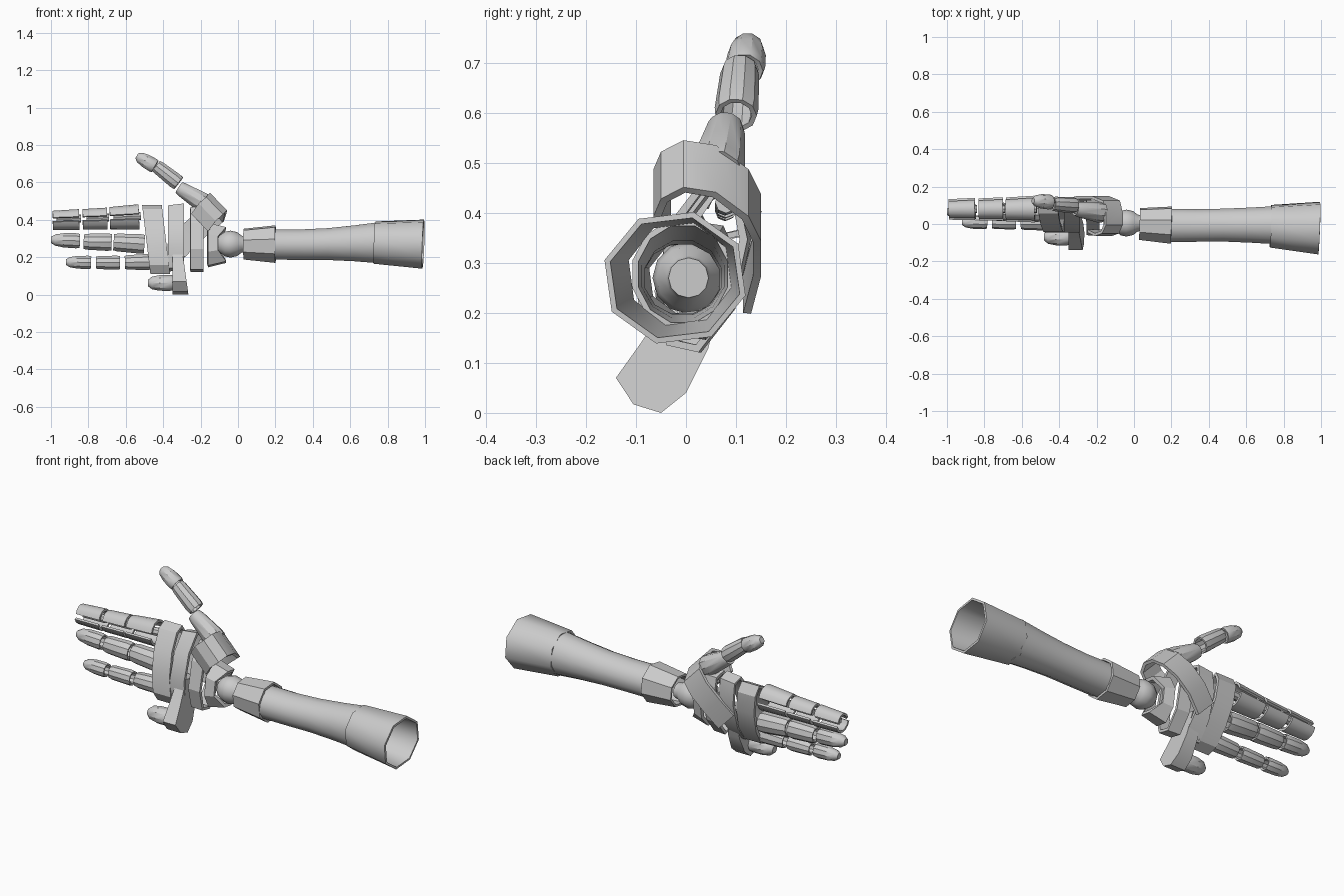
import bpy, bmesh
from math import sin, cos, pi, radians
from mathutils import Vector as V

if "Cube" in bpy.data.objects:
    bpy.data.objects.remove(bpy.data.objects["Cube"])


def finish(name, bm, thick, angle=35):
    bmesh.ops.recalc_face_normals(bm, faces=bm.faces)
    me = bpy.data.meshes.new(name)
    bm.to_mesh(me)
    bm.free()
    ob = bpy.data.objects.new(name, me)
    bpy.context.collection.objects.link(ob)
    bpy.ops.object.select_all(action='DESELECT')
    bpy.context.view_layer.objects.active = ob
    ob.select_set(True)
    if thick:
        m = ob.modifiers.new("shell", 'SOLIDIFY')
        m.thickness = thick
        m.offset = -1
        bpy.ops.object.modifier_apply(modifier="shell")
    bpy.ops.object.shade_smooth_by_angle(angle=radians(angle))
    return ob


def tube(name, rings, n=8, rot=0, tilt=0, thick=0.012, caps=(0, 0), arc=None,
         notch=0, angle=35):
    """Loft rings of (centre, half width in y, half height in z)."""
    bm = bmesh.new()
    axis = (V(rings[-1][0]) - V(rings[0][0])).normalized()
    if tilt:
        axis = V((-1, 0, 0))
    u = V((0, 1, 0))
    u = (u - axis * u.dot(axis)).normalized()
    v = axis.cross(u)
    if v.z < 0:
        v.negate()
    u, v = u * cos(tilt) - v * sin(tilt), u * sin(tilt) + v * cos(tilt)
    if arc:
        ang = [radians(arc[0] + (arc[1] - arc[0]) * i / n) for i in range(n + 1)]
    else:
        ang = [radians(rot) + 2 * pi * i / n for i in range(n)]
    rows = []
    for k, (c, a, b) in enumerate(rings):
        off = notch if k == 0 else 0
        rows.append([bm.verts.new(V(c) + u * a * cos(t) + v * b * sin(t)
                                  - axis * off * (1 - cos(2 * t)) / 2) for t in ang])
    m = len(ang) - 1 if arc else n
    for p, q in zip(rows, rows[1:]):
        for i in range(m):
            j = (i + 1) % len(ang)
            bm.faces.new((p[i], p[j], q[j], q[i]))
    if caps[0]:
        bm.faces.new(rows[0])
    if caps[1]:
        bm.faces.new(rows[-1])
    return finish(name, bm, thick, angle)


def segment(name, p0, p1, r0, r1, tip=False):
    """One finger bone: hollow sleeve, or rounded cap for a fingertip."""
    p0, p1 = V(p0), V(p1)
    prof = [(0, 0.9), (0.12, 1), (0.55, 1), (0.85, 0.82), (1, 0.45)] if tip else \
           [(0, 0.92), (0.15, 1), (0.88, 1), (1, 0.92)]
    rings = []
    for f, s in prof:
        r = (r0 + (r1 - r0) * f) * s
        rings.append((p0.lerp(p1, f), r, r))
    tube(name, rings, 10, caps=(0, tip), thick=0.01)


def strap(name, pts, w, thick):
    """Ribbon along pts, w is half its width as a vector."""
    bm = bmesh.new()
    w = V(w)
    rows = [(bm.verts.new(V(p) - w), bm.verts.new(V(p) + w)) for p in pts]
    for p, q in zip(rows, rows[1:]):
        bm.faces.new((p[0], p[1], q[1], q[0]))
    finish(name, bm, thick, 30)


# Forearm: flared elbow cuff, smooth sleeve, wrist cuff
tube("elbow_cuff", [((0.73, -0.012, 0.278), 0.118, 0.117),
                    ((0.99, -0.022, 0.27), 0.146, 0.136)], 8, 30, angle=60)
tube("forearm", [((0.19, -0.008, 0.268), 0.092, 0.084),
                 ((0.33, -0.008, 0.267), 0.090, 0.084),
                 ((0.48, -0.006, 0.27), 0.091, 0.088),
                 ((0.62, -0.006, 0.274), 0.097, 0.099),
                 ((0.74, -0.006, 0.277), 0.104, 0.112)], 12, 15, angle=60)
tube("wrist_cuff", [((0.03, 0.0, 0.27), 0.088, 0.085),
                    ((0.20, -0.006, 0.27), 0.103, 0.104)], 8, 30, angle=30)

# Wrist ball
prof = [(-0.075, 0.02), (-0.06, 0.045), (-0.03, 0.066), (0, 0.072),
        (0.035, 0.064), (0.06, 0.045), (0.085, 0.04)]
tube("wrist_ball", [((-0.04 + x, 0.005, 0.27), r, r) for x, r in prof],
     12, thick=0, caps=(1, 1), angle=50)

# Palm: wrist cup with notched sides, then three loops
tube("wrist_cup", [((-0.115, 0.02, 0.265), 0.075, 0.10),
                   ((-0.16, 0.025, 0.265), 0.085, 0.125)],
     8, 22.5, 0.15, 0.018, notch=0.06, angle=25)
tube("palm_loop_rear", [((-0.185, 0.03, 0.295), 0.086, 0.185),
                        ((-0.255, 0.035, 0.295), 0.088, 0.185)],
     8, 22.5, 0.22, 0.016, angle=25)
tube("palm_loop_middle", [((-0.29, 0.045, 0.31), 0.080, 0.19),
                          ((-0.375, 0.045, 0.30), 0.080, 0.19)],
     8, 22.5, 0.28, 0.016, angle=25)
knuckle = tube("knuckle_loop", [((-0.385, 0.045, 0.295), 0.072, 0.195),
                                ((-0.49, 0.045, 0.295), 0.072, 0.195)],
               10, 18, 0.33, 0.016, angle=25)
for vert in knuckle.data.vertices:
    vert.co.x -= 0.12 * (vert.co.z - 0.29)

# Solid little-finger block at the heel of the hand (profile in y, z)
prof = [(-0.14, 0.07), (-0.105, 0.017), (-0.05, 0.0), (0.0, 0.04), (0.045, 0.13),
        (0.07, 0.25), (-0.01, 0.26), (-0.09, 0.14)]
bm = bmesh.new()
loops = []
for side in (0, 1):
    loops.append([bm.verts.new(((-0.35 if side == 0 else -0.265 - 0.14 * z), y, z))
                  for y, z in prof])
    bm.faces.new(loops[-1])
for i in range(len(prof)):
    j = (i + 1) % len(prof)
    bm.faces.new((loops[0][i], loops[0][j], loops[1][j], loops[1][i]))
finish("little_finger_block", bm, 0, 25)

# Strap around the thumb root, running diagonally over the back of the palm
strap("thumb_strap", [(-0.205, -0.045, 0.385), (-0.165, -0.065, 0.44),
                      (-0.125, -0.05, 0.475), (-0.105, -0.005, 0.498),
                      (-0.105, 0.06, 0.488), (-0.12, 0.125, 0.44),
                      (-0.18, 0.15, 0.39), (-0.26, 0.15, 0.32), (-0.33, 0.13, 0.245)],
      (0.045, 0, -0.047), 0.016)

# Thumb
segment("thumb_base", (-0.17, 0.06, 0.48), (-0.315, 0.08, 0.572), 0.058, 0.038)
segment("thumb_middle", (-0.318, 0.10, 0.595), (-0.437, 0.108, 0.688), 0.045, 0.038)
segment("thumb_tip", (-0.443, 0.117, 0.685), (-0.54, 0.125, 0.742), 0.041, 0.036, True)

# Index finger: split shells above and below an open slot
for part, x0, x1, z0, z1, r0, r1 in (
        ("base", -0.53, -0.685, 0.421, 0.414, 0.062, 0.054),
        ("middle", -0.70, -0.83, 0.412, 0.408, 0.053, 0.049),
        ("tip", -0.85, -0.99, 0.407, 0.403, 0.050, 0.045)):
    for side, arc in (("upper", (12, 168)), ("lower", (192, 348))):
        tube("index_%s_%s" % (part, side),
             [((x0, 0.08, z0), r0, r0), ((x1, 0.078, z1), r1, r1)],
             6, arc=arc, thick=0.012)
    tube("index_core_" + part, [((x0 + 0.01, 0.08, z0), 0.022, 0.022),
                                ((x1 + 0.02, 0.078, z1), 0.02, 0.02)], 8, caps=(1, 1), thick=0)

# Middle, ring and little fingers
segment("middle_base", (-0.50, 0.065, 0.27), (-0.665, 0.065, 0.28), 0.056, 0.049)
segment("middle_middle", (-0.675, 0.065, 0.28), (-0.825, 0.065, 0.283), 0.050, 0.044)
segment("middle_tip", (-0.845, 0.065, 0.287), (-1.0, 0.065, 0.293), 0.043, 0.038, True)
segment("ring_base", (-0.46, 0.01, 0.175), (-0.605, 0.01, 0.172), 0.046, 0.040)
segment("ring_middle", (-0.63, 0.01, 0.171), (-0.76, 0.01, 0.171), 0.040, 0.036)
segment("ring_tip", (-0.785, 0.01, 0.172), (-0.92, 0.01, 0.174), 0.038, 0.034, True)
segment("little_base", (-0.345, -0.07, 0.063), (-0.48, -0.07, 0.062), 0.045, 0.043, True)
